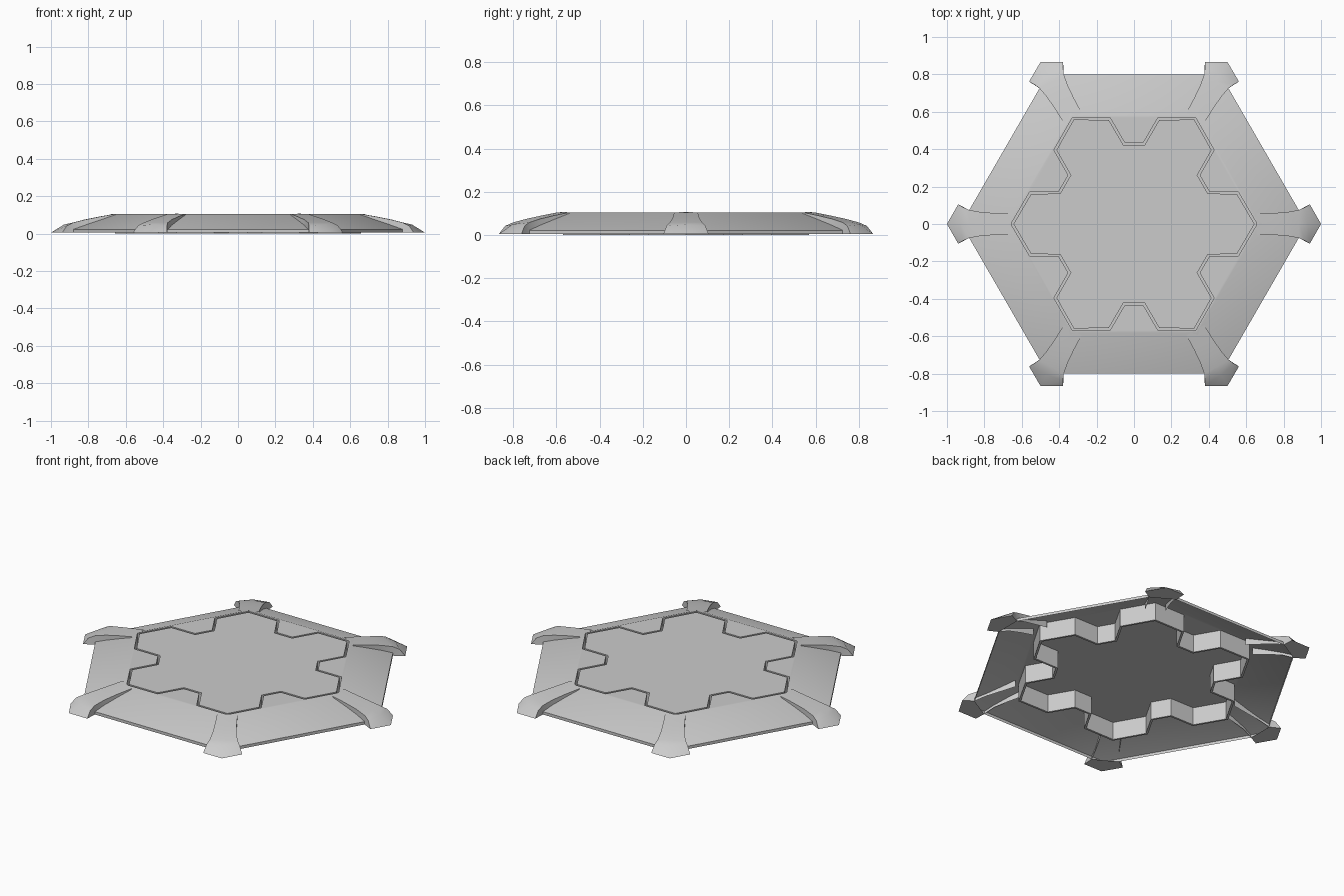
import bpy, bmesh, math
from mathutils import Vector, Matrix

TOP = 0.105      # deck height
FOOT = 0.005     # lower edge of frame and feet

if "Cube" in bpy.data.objects:
    bpy.data.objects.remove(bpy.data.objects["Cube"], do_unlink=True)

grey = bpy.data.materials.new("plain grey")
grey.use_nodes = True
grey.diffuse_color = (0.6, 0.6, 0.6, 1)
grey.node_tree.nodes["Principled BSDF"].inputs["Base Color"].default_value = (0.6, 0.6, 0.6, 1)


def finish(name, bm):
    """Turn a bmesh into a smooth shaded object with crisp edges."""
    mesh = bpy.data.meshes.new(name)
    bm.to_mesh(mesh)
    bm.free()
    mesh.materials.append(grey)
    obj = bpy.data.objects.new(name, mesh)
    bpy.context.collection.objects.link(obj)
    bpy.ops.object.select_all(action="DESELECT")
    obj.select_set(True)
    bpy.context.view_layer.objects.active = obj
    bpy.ops.object.shade_smooth_by_angle(angle=math.radians(30))


def polar(r, degrees):
    a = math.radians(degrees)
    return Vector((r * math.cos(a), r * math.sin(a)))


def ring(bm, points, z):
    return [bm.verts.new((p.x, p.y, z)) for p in points]


def bridge(bm, a, b):
    n = len(a)
    for i in range(n):
        j = (i + 1) % n
        bm.faces.new((a[i], a[j], b[j], b[i]))


def inset(points, width):
    """Shrink a counter-clockwise outline evenly."""
    result = []
    for i, p in enumerate(points):
        d1 = (p - points[i - 1]).normalized()
        d2 = (points[(i + 1) % len(points)] - p).normalized()
        n1, n2 = Vector((-d1.y, d1.x)), Vector((-d2.y, d2.x))
        result.append(p + (n1 + n2) * width / (1 + n1.dot(n2)))
    return result


# Notched outline shared by the frame opening and the panel
sector = ((0.658, 0), (0.583, 17.3), (0.438, 23.4), (0.438, 36.6), (0.583, 42.7))
outline = [polar(r, a + 60 * k) for k in range(6) for r, a in sector]
hexagon = [polar(1, 60 * k) for k in range(6)]

# Sloping frame with a thin outer lip and a notched opening
bm = bmesh.new()
lip = ring(bm, [p * 0.924 for p in hexagon], FOOT)
edge = ring(bm, [p * 0.924 for p in hexagon], 0.022)
brow = ring(bm, [p * 0.672 for p in hexagon], TOP)
hole = ring(bm, outline, TOP)
well = ring(bm, outline, 0)
bridge(bm, lip, edge)
bridge(bm, edge, brow)
bridge(bm, hole, well)
for k in range(6):
    notch = [hole[(5 * k + i) % len(hole)] for i in range(6)]
    bm.faces.new([brow[k], brow[(k + 1) % 6]] + notch[::-1])
finish("frame", bm)

# Panel inside a narrow groove that has its own floor
bm = bmesh.new()
inner = inset(outline, 0.012)
floor_out = ring(bm, outline, 0)
floor_in = ring(bm, inner, 0)
rim = ring(bm, inner, TOP)
bridge(bm, floor_out, floor_in)
bridge(bm, floor_in, rim)
bm.faces.new(rim)
finish("notched_panel", bm)

# Corner legs: a ridge flush with the deck, flaring into a pointed foot
# Each station holds distance, half width and height
stations = ((0.655, 0.055, TOP), (0.74, 0.058, 0.09),
            (0.82, 0.064, 0.074), (0.882, 0.075, 0.058))
for k in range(6):
    bm = bmesh.new()
    rows = []
    for r, w, z in stations:
        low = FOOT if r > 0.85 else z - 0.045
        rows.append([bm.verts.new(c) for c in (
            (r, w, low), (r, w, z), (r, 0, z + 0.001), (r, -w, z), (r, -w, low))])
    for a, b in zip(rows, rows[1:]):
        for i in range(4):
            bm.faces.new((a[i], b[i], b[i + 1], a[i + 1]))
    # Foot tip
    end = rows[-1]
    crest = bm.verts.new((0.93, 0, 0.048))
    sides = [bm.verts.new((0.915, s * 0.09, 0.042)) for s in (1, -1)]
    toes = [bm.verts.new((0.94, s * 0.105, FOOT)) for s in (1, -1)]
    tip = bm.verts.new((1, 0, FOOT))
    bm.faces.new((end[1], sides[0], crest, end[2]))
    bm.faces.new((end[2], crest, sides[1], end[3]))
    bm.faces.new((sides[0], toes[0], tip, crest))
    bm.faces.new((crest, tip, toes[1], sides[1]))
    bm.faces.new((end[0], toes[0], sides[0], end[1]))
    bm.faces.new((end[3], sides[1], toes[1], end[4]))
    bm.faces.new((end[0], end[4], toes[1], tip, toes[0]))
    bmesh.ops.recalc_face_normals(bm, faces=bm.faces[:])
    bmesh.ops.transform(bm, matrix=Matrix.Rotation(math.radians(60 * k), 4, "Z"), verts=bm.verts[:])
    finish("corner_leg_%d" % (k + 1), bm)
